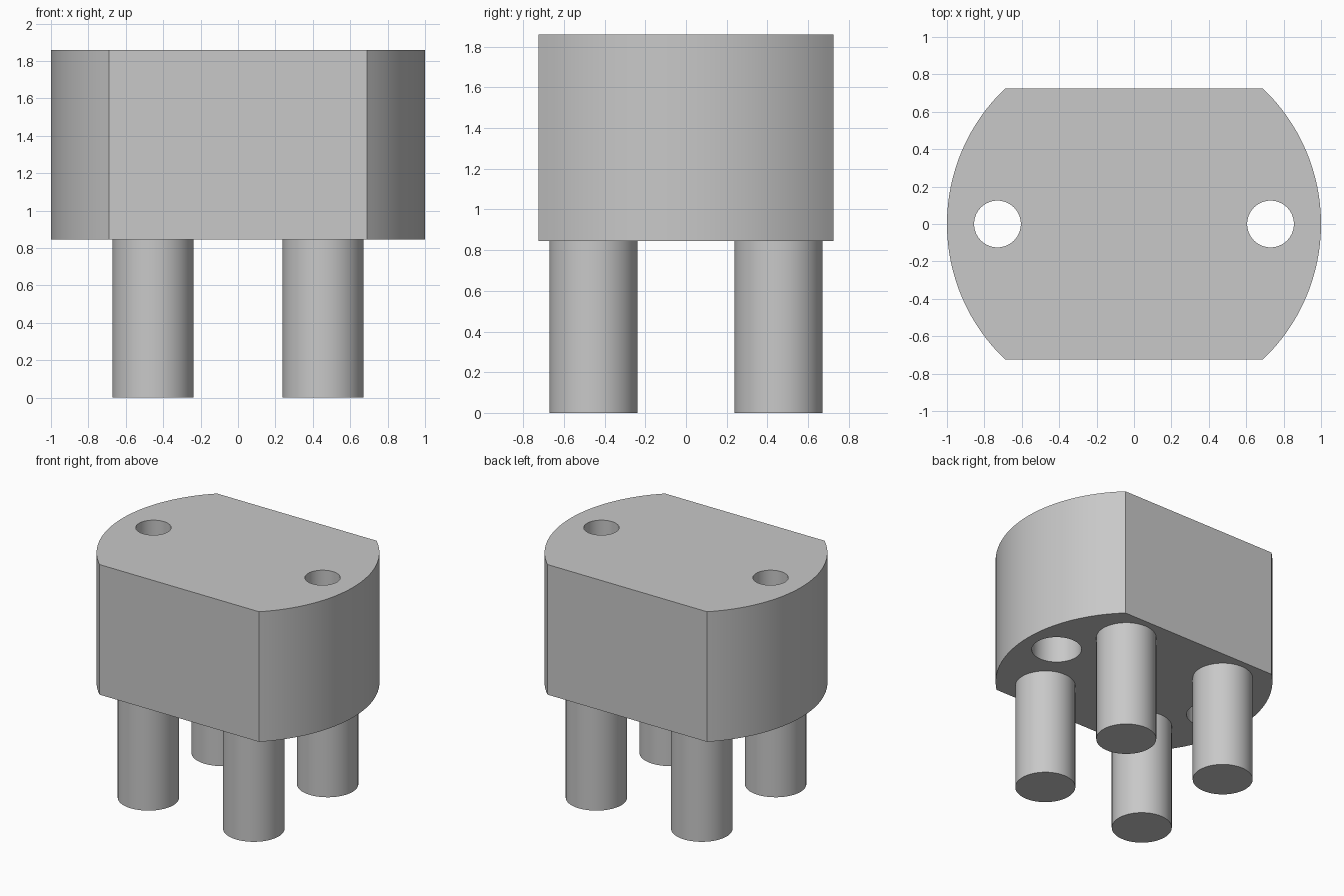
import bpy, bmesh, math

cube = bpy.data.objects.get("Cube")
if cube:
    bpy.data.objects.remove(cube, do_unlink=True)

HEIGHT, BASE = 1.86, 0.845      # top and underside of the block
HALF_DEPTH = 0.725              # distance to the flat front and back
LEG, LEG_RADIUS = 0.455, 0.217
HOLE, HOLE_RADIUS = 0.73, 0.125
BORE_RADIUS, BORE_TOP = 0.18, 1.36

grey = bpy.data.materials.new("plain grey")
grey.use_nodes = True
colour = (0.58, 0.58, 0.58, 1)
grey.diffuse_color = colour
grey.node_tree.nodes["Principled BSDF"].inputs["Base Color"].default_value = colour


def prism(name, outline, low, high):
    """Extrude a flat outline between two heights."""
    bm = bmesh.new()
    face = bm.faces.new([bm.verts.new((x, y, low)) for x, y in outline])
    top = bmesh.ops.extrude_face_region(bm, geom=[face])["geom"]
    moved = [v for v in top if isinstance(v, bmesh.types.BMVert)]
    bmesh.ops.translate(bm, verts=moved, vec=(0, 0, high - low))
    bmesh.ops.recalc_face_normals(bm, faces=bm.faces)
    mesh = bpy.data.meshes.new(name)
    bm.to_mesh(mesh)
    bm.free()
    mesh.materials.append(grey)
    obj = bpy.data.objects.new(name, mesh)
    bpy.context.collection.objects.link(obj)
    return obj


def circle(x, y, radius, sides=64):
    turns = [math.tau * i / sides for i in range(sides)]
    return [(x + radius * math.cos(t), y + radius * math.sin(t)) for t in turns]


def activate(obj):
    bpy.ops.object.select_all(action="DESELECT")
    obj.select_set(True)
    bpy.context.view_layer.objects.active = obj


def smooth(obj):
    activate(obj)
    bpy.ops.object.shade_smooth_by_angle(angle=math.radians(30))


def cut(obj, outline, low, high):
    cutter = prism("hole_cutter", outline, low, high)
    cutter.hide_render = True
    mod = obj.modifiers.new("hole", "BOOLEAN")
    mod.operation, mod.solver, mod.object = "DIFFERENCE", "EXACT", cutter
    activate(obj)
    bpy.ops.object.modifier_apply(modifier=mod.name)
    bpy.data.objects.remove(cutter, do_unlink=True)


# Block: round sides, flat front and back
limit = math.asin(HALF_DEPTH)
steps = 32
arc = [-limit + 2 * limit * i / steps for i in range(steps + 1)]
outline = [(math.cos(t + side), math.sin(t + side)) for side in (0, math.pi) for t in arc]
block = prism("block", outline, BASE, HEIGHT)

# Screw holes, wider from below
for side in (-1, 1):
    cut(block, circle(side * HOLE, 0, HOLE_RADIUS), BASE - 0.1, HEIGHT + 0.1)
    cut(block, circle(side * HOLE, 0, BORE_RADIUS), BASE - 0.1, BORE_TOP)
smooth(block)

# Four round legs
for x, x_name in ((-1, "right"), (1, "left")):
    for y, y_name in ((-1, "front"), (1, "back")):
        leg = prism(f"{y_name}_{x_name}_leg", circle(x * LEG, y * LEG, LEG_RADIUS), 0, BASE + 0.02)
        smooth(leg)
